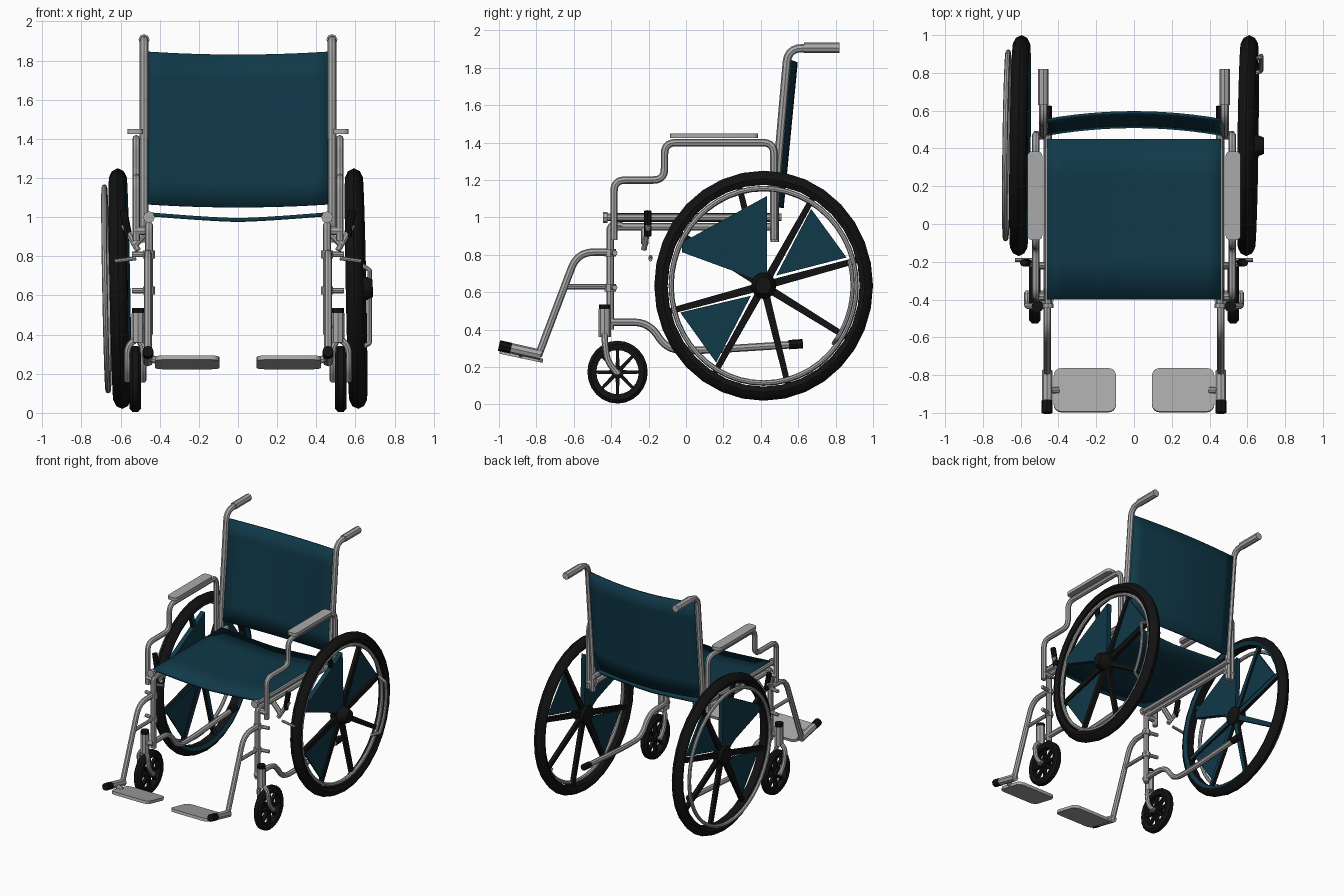
import bpy, bmesh, math
from mathutils import Vector, Matrix

if "Cube" in bpy.data.objects:
    bpy.data.objects.remove(bpy.data.objects["Cube"])

def mat(name, c):
    m = bpy.data.materials.new(name)
    m.diffuse_color = (*c, 1)
    m.use_nodes = True
    m.node_tree.nodes["Principled BSDF"].inputs["Base Color"].default_value = m.diffuse_color
    return m

GREY = mat("painted grey metal", (0.40, 0.40, 0.40))
TEAL = mat("dark teal fabric", (0.005, 0.040, 0.065))
BLACK = mat("black rubber", (0.006, 0.006, 0.006))

def smooth(ob, angle=40):
    bpy.ops.object.select_all(action='DESELECT')
    ob.select_set(True)
    bpy.context.view_layer.objects.active = ob
    bpy.ops.object.shade_smooth_by_angle(angle=math.radians(angle))

def finish(name, bm, mats, loc=(0, 0, 0), rot=(0, 0, 0), scale=(1, 1, 1)):
    bmesh.ops.recalc_face_normals(bm, faces=bm.faces)
    me = bpy.data.meshes.new(name)
    bm.to_mesh(me)
    bm.free()
    for m in mats:
        me.materials.append(m)
    ob = bpy.data.objects.new(name, me)
    bpy.context.collection.objects.link(ob)
    ob.location, ob.rotation_euler, ob.scale = loc, rot, scale
    smooth(ob)
    return ob

def fillet(pts, r):
    """Round the inner corners of a path."""
    pts = [Vector(p) for p in pts]
    out = [pts[0]]
    for a, b, c in zip(pts, pts[1:], pts[2:]):
        d = min(r, (a - b).length * 0.49, (c - b).length * 0.49)
        p, q = b + (a - b).normalized() * d, b + (c - b).normalized() * d
        for i in range(6):
            t = i / 5
            out.append(p * (1 - t) ** 2 + b * 2 * t * (1 - t) + q * t * t)
    return out + [pts[-1]]

def tube(name, pts, r=0.02, m=GREY, bend=0.06, cyclic=False):
    pts = pts if cyclic else fillet(pts, bend)
    cu = bpy.data.curves.new(name, 'CURVE')
    cu.dimensions = '3D'
    cu.bevel_depth, cu.bevel_resolution, cu.use_fill_caps = r, 2, True
    sp = cu.splines.new('POLY')
    sp.points.add(len(pts) - 1)
    for p, v in zip(sp.points, pts):
        p.co = (*v, 1)
    sp.use_cyclic_u = cyclic
    cu.materials.append(m)
    ob = bpy.data.objects.new(name, cu)
    bpy.context.collection.objects.link(ob)
    bpy.ops.object.select_all(action='DESELECT')
    ob.select_set(True)
    bpy.context.view_layer.objects.active = ob
    bpy.ops.object.convert(target='MESH')
    smooth(bpy.context.object)
    return bpy.context.object

def lathe(bm, profile, n):
    """Revolve a closed (x, radius) profile about the x axis."""
    rings = []
    for i in range(n):
        a = 2 * math.pi * i / n
        rings.append([bm.verts.new((x, r * math.cos(a), r * math.sin(a))) for x, r in profile])
    k = len(profile)
    for i in range(n):
        A, B = rings[i], rings[(i + 1) % n]
        for j in range(k):
            bm.faces.new((A[j], A[(j + 1) % k], B[(j + 1) % k], B[j]))

def prism(bm, yz, x0, x1):
    lo = [bm.verts.new((x0, y, z)) for y, z in yz]
    hi = [bm.verts.new((x1, y, z)) for y, z in yz]
    n = len(yz)
    bm.faces.new(lo)
    bm.faces.new(hi)
    for i in range(n):
        bm.faces.new((lo[i], lo[(i + 1) % n], hi[(i + 1) % n], hi[i]))

def spokes(bm, count, r0, r1, w, t, start):
    for i in range(count):
        a = math.radians(start) + 2 * math.pi * i / count
        d, p = Vector((math.cos(a), math.sin(a))), Vector((-math.sin(a), math.cos(a)))
        prism(bm, [d * r0 + p * w, d * r1 + p * w * 0.75, d * r1 - p * w * 0.75, d * r0 - p * w], -t, t)

def box(name, size, loc, m, bevel=0.01, rx=0):
    bm = bmesh.new()
    bmesh.ops.create_cube(bm, size=1, matrix=Matrix.Diagonal((*size, 1)))
    vert = [e for e in bm.edges if abs((e.verts[0].co - e.verts[1].co).z) > size[2] * 0.5]
    bmesh.ops.bevel(bm, geom=vert, offset=bevel, segments=4, affect='EDGES', profile=0.5)
    return finish(name, bm, [m], loc, (rx, 0, 0))

def polar(r, deg):
    return (r * math.cos(math.radians(deg)), r * math.sin(math.radians(deg)))

def sheet(name, fn, nu, nv, thick):
    bm = bmesh.new()
    g = [[bm.verts.new(fn(2 * i / nu - 1, j / nv)) for j in range(nv + 1)] for i in range(nu + 1)]
    for i in range(nu):
        for j in range(nv):
            bm.faces.new((g[i][j], g[i + 1][j], g[i + 1][j + 1], g[i][j + 1]))
    ob = finish(name, bm, [TEAL])
    mod = ob.modifiers.new("thickness", 'SOLIDIFY')
    mod.thickness, mod.offset = thick, 0
    return ob

# fabric seat and backrest
sheet("seat", lambda u, v: (0.46 * u, -0.40 + 0.85 * v, 1.015 - 0.03 * (1 - abs(u) ** 1.3)), 12, 4, 0.02)
sheet("backrest", lambda u, v: (0.46 * u, 0.475 + 0.075 * v + 0.04 * (1 - u * u),
                                1.065 + 0.78 * v - 0.015 * (1 - u * u)), 12, 6, 0.015)

for s, side in ((-1, "left"), (1, "right")):
    def P(x, *yz):
        return [(s * x, y, z) for y, z in yz]
    # rear wheel: tyre, hub, spokes; the left one is teal on its inner face
    place = dict(loc=(s * 0.603, 0.415, 0.635), rot=(0, -0.019, -0.014), scale=(1, 0.951, 1))
    bm = bmesh.new()
    lathe(bm, [(-0.045, 0.57), (-0.03, 0.60), (0, 0.615), (0.03, 0.60), (0.045, 0.57), (0.03, 0.54),
               (-0.03, 0.54)], 32)
    spokes(bm, 8, 0.04, 0.545, 0.021, 0.014, 14.5)
    bm.normal_update()
    bmesh.ops.recalc_face_normals(bm, faces=bm.faces)
    for f in bm.faces:
        c = f.calc_center_median()
        if s < 0 and f.normal.x > 0.6 and math.hypot(c.y, c.z) < 0.575:
            f.material_index = 1
    lathe(bm, [(-0.04, 0.0001), (-0.04, 0.07), (0.03, 0.07), (0.085 if s > 0 else 0.04, 0.045),
               (0.085 if s > 0 else 0.04, 0.0001)], 16)
    finish(side + "_rear_wheel", bm, [BLACK, TEAL], **place)
    # teal panels between spokes
    bm = bmesh.new()
    prism(bm, [(0.02, 0.05), (0.02, 0.48), (-0.46, 0.23), (-0.46, 0.18), (-0.03, 0.03)], -0.018, 0.018)
    for a0, a1 in ((18, 57), (197, 237)):
        prism(bm, [polar(0.09, (a0 + a1) / 2), polar(0.49, a0), polar(0.49, a1)], -0.006, 0.006)
    finish(side + "_wheel_panels", bm, [TEAL], **place)
    # hand rim
    cx = 0.07 if s < 0 else 0.012
    ring = [(s * cx, *polar(0.52, i * 7.5)) for i in range(48)]
    rim = tube(side + "_hand_rim", ring, 0.014, cyclic=True)
    rim.location, rim.rotation_euler, rim.scale = place["loc"], place["rot"], place["scale"]
    if s > 0:
        arc = [(0.01, *polar(0.5, -38))] + [(0.07, *polar(0.5, a)) for a in range(-34, 13, 5)]
        piece = tube("right_hand_rim_bracket", arc + [(0.01, *polar(0.5, 15))], 0.012, bend=0.01)
        piece.location, piece.scale = place["loc"], place["scale"]
    # caster wheel
    bm = bmesh.new()
    lathe(bm, [(-0.03, 0.15), (-0.015, 0.168), (0.015, 0.168), (0.03, 0.15), (0.024, 0.118), (-0.024, 0.118)], 24)
    spokes(bm, 8, 0.01, 0.125, 0.011, 0.012, 0)
    lathe(bm, [(-0.03, 0.0001), (-0.03, 0.035), (0.03, 0.035), (0.03, 0.0001)], 12)
    finish(side + "_caster_wheel", bm, [BLACK], (s * 0.525, -0.366, 0.173), scale=(1, 0.96, 1))
    # caster fork and stem
    for k, x in enumerate((0.485, 0.565)):
        tube(f"{side}_caster_fork_{k}", [(s * 0.515, -0.435, 0.385), (s * x, -0.435, 0.34),
                                         (s * x, -0.42, 0.23), (s * x, -0.366, 0.165)], 0.017, bend=0.05)
    tube(side + "_caster_axle", [(s * 0.475, -0.366, 0.173), (s * 0.575, -0.366, 0.173)], 0.015)
    tube(side + "_caster_stem", P(0.51, (-0.435, 0.36), (-0.435, 0.51)), 0.033)
    tube(side + "_caster_cap", P(0.51, (-0.435, 0.505), (-0.435, 0.535)), 0.031, BLACK)
    # frame tubes
    tube(side + "_front_post", P(0.455, (-0.405, 0.40), (-0.405, 0.96), (-0.34, 0.955)), 0.021, bend=0.04)
    tube(side + "_stem_bracket", [(s * 0.45, -0.42, 0.44), (s * 0.52, -0.435, 0.44)], 0.022)
    tube(side + "_upper_rail", P(0.455, (-0.38, 0.95), (0.47, 0.95)), 0.02)
    tube(side + "_seat_rail", P(0.455, (-0.44, 1.0), (0.51, 1.0)), 0.02)
    tube(side + "_seat_rail_cap", P(0.455, (-0.445, 1.0), (-0.42, 1.0)), 0.03)
    tube(side + "_lower_rail", P(0.46, (-0.41, 0.44), (-0.2, 0.44), (-0.1, 0.29), (0.1, 0.29), (0.57, 0.32)),
         0.02, bend=0.08)
    tube(side + "_lower_rail_cap", P(0.46, (0.55, 0.32), (0.625, 0.325)), 0.025, BLACK)
    # back post with push handle
    tube(side + "_back_post", P(0.48, (0.475, 0.87), (0.475, 1.10), (0.545, 1.905), (0.70, 1.905)), 0.022, bend=0.1)
    tube(side + "_push_grip", P(0.48, (0.63, 1.907), (0.82, 1.907)), 0.028)
    # armrest
    tube(side + "_armrest_frame", P(0.52, (-0.385, 0.88), (-0.385, 1.2), (-0.115, 1.2), (-0.115, 1.4),
                                    (0.47, 1.4), (0.47, 0.88)), 0.02, bend=0.06)
    box(side + "_arm_pad", (0.08, 0.47, 0.025), (s * 0.525, 0.15, 1.437), GREY, 0.025)
    for k, y in enumerate((-0.385, 0.47)):
        tube(f"{side}_armrest_socket_{k}", [(s * 0.455, y, 0.93), (s * 0.53, y, 0.93)], 0.022)
    # brake
    tube(side + "_brake_clamp", [(s * 0.455, -0.22, 0.94), (s * 0.53, -0.22, 0.86)], 0.02)
    tube(side + "_brake_arm", [(s * 0.51, -0.225, 0.83), (s * 0.585, -0.2, 0.96)], 0.016)
    tube(side + "_brake_lever", [(s * 0.56, -0.205, 0.90), (s * 0.585, -0.205, 1.035)], 0.02, BLACK)
    tube(side + "_brake_shoe", [(s * 0.52, -0.19, 0.79), (s * 0.63, -0.19, 0.775)], 0.01)
    # footrest hanger and brackets
    tube(side + "_footrest_hanger", P(0.46, (-0.40, 0.815), (-0.58, 0.815), (-0.79, 0.26)), 0.02, bend=0.09)
    tube(side + "_footrest_strut", P(0.455, (-0.64, 0.63), (-0.38, 0.63)), 0.014)
    for k, z in enumerate((0.81, 0.625)):
        tube(f"{side}_hanger_pin_{k}", [(s * 0.43, -0.40, z), (s * 0.54, -0.38, z)], 0.014)
        tube(f"{side}_hanger_collar_{k}", P(0.455, (-0.405, z - 0.02), (-0.405, z + 0.02)), 0.03)
    # footplate
    tube(side + "_footplate_pivot", P(0.46, (-0.94, 0.302), (-0.775, 0.265)), 0.028)
    tube(side + "_footplate_cap", P(0.46, (-1.0, 0.315), (-0.935, 0.301)), 0.029, BLACK)
    box(side + "_footplate", (0.33, 0.235, 0.022), (s * 0.26, -0.88, 0.258), GREY, 0.04, math.radians(-12))
    tube(side + "_footplate_hinge", [(s * 0.40, -0.88, 0.262), (s * 0.46, -0.88, 0.285)], 0.018)
